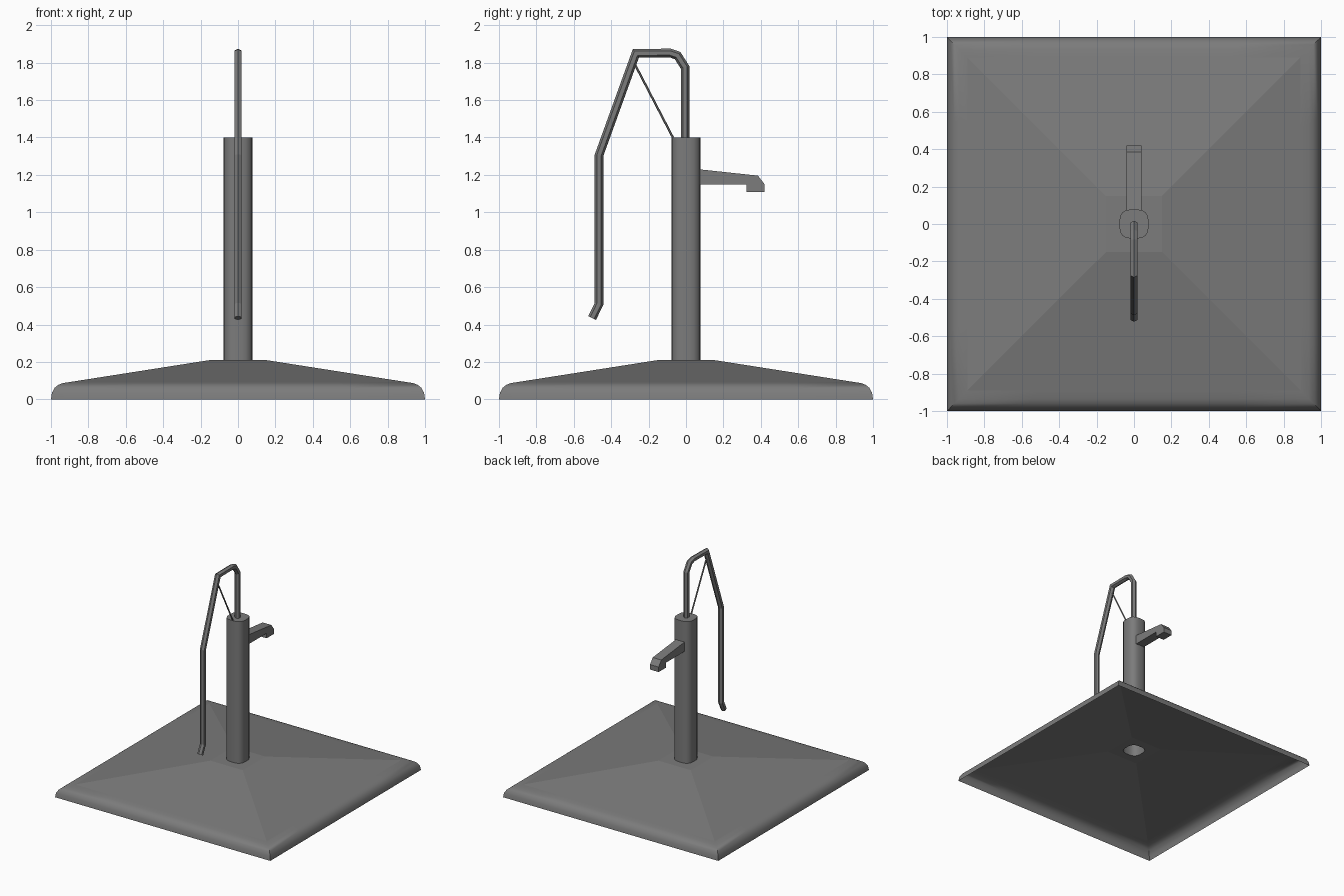
import bpy, bmesh, math
from mathutils import Vector

if "Cube" in bpy.data.objects:
    bpy.data.objects.remove(bpy.data.objects["Cube"], do_unlink=True)

# Single cast-iron colour
iron = bpy.data.materials.new("dark iron grey")
iron.use_nodes = True
IRON = (0.2, 0.2, 0.2, 1)
iron.diffuse_color = IRON
iron.node_tree.nodes["Principled BSDF"].inputs["Base Color"].default_value = IRON


def finish(name, bm, smooth_angle=None):
    mesh = bpy.data.meshes.new(name)
    bm.to_mesh(mesh)
    bm.free()
    obj = bpy.data.objects.new(name, mesh)
    bpy.context.collection.objects.link(obj)
    mesh.materials.append(iron)
    if smooth_angle:
        bpy.ops.object.select_all(action='DESELECT')
        obj.select_set(True)
        bpy.context.view_layer.objects.active = obj
        bpy.ops.object.shade_smooth_by_angle(angle=math.radians(smooth_angle))
    return obj


def loft(rings, cap_start=False, cap_end=False):
    """Skin a list of equal-length point rings."""
    bm = bmesh.new()
    loops = [[bm.verts.new(p) for p in ring] for ring in rings]
    n = len(loops[0])
    for a, b in zip(loops, loops[1:]):
        for i in range(n):
            j = (i + 1) % n
            bm.faces.new((a[i], a[j], b[j], b[i]))
    if cap_start:
        bm.faces.new(loops[0][::-1])
    if cap_end:
        bm.faces.new(loops[-1])
    return bm


def rounded_ring(half, z, power, n=24):
    """Superellipse ring; a high power gives a square."""
    pts = []
    for i in range(n):
        a = math.tau * i / n
        c, s = abs(math.cos(a)), abs(math.sin(a))
        r = half / (max(c, s) if power > 50 else (c ** power + s ** power) ** (1 / power))
        pts.append((r * math.cos(a), r * math.sin(a), z))
    return pts


def tube(name, path, radius, sides):
    """Mitred tube along a (y, z) path at x = 0, with a corner facing outward."""
    pts = [Vector((0, y, z)) for y, z in path]
    side = Vector((1, 0, 0))
    rings = []
    for i, p in enumerate(pts):
        d_in = (p - pts[max(i - 1, 0)]).normalized()
        d_out = (pts[min(i + 1, len(pts) - 1)] - p).normalized()
        tangent = (d_in + d_out).normalized()
        normal = tangent.cross(side)
        stretch = 1 / max(tangent.dot(d_out if d_out.length else d_in), 0.5)
        rings.append([p + radius * (normal * math.cos(a) * stretch + side * math.sin(a))
                      for a in (math.tau * k / sides for k in range(sides))])
    bm = loft(rings, True, True)
    bmesh.ops.recalc_face_normals(bm, faces=bm.faces)
    return finish(name, bm)


# Base: open-bottomed square shell with a rounded rim, low roof and column hole
SQUARE = 99
base_steps = [(1, 0), (0.995, 0.035), (0.98, 0.062), (0.96, 0.078), (0.935, 0.087),
              (0.89, 0.094), (0.15, 0.21)]
base_rings = [rounded_ring(h, z, SQUARE) for h, z in base_steps]
base_rings.append(rounded_ring(0.078, 0.21, 3))
base = finish("base", loft(base_rings), 30)
for poly in base.data.polygons:
    if poly.center.z > 0.1:
        poly.use_smooth = False

# Column: rounded-square pipe, open below, capped on top
column_rings = [rounded_ring(0.078, z, 3) for z in (0.21, 1.4)]
finish("column", loft(column_rings, cap_end=True), 40)

# Handle: bent hexagonal bar from the column top over to the front
tube("handle", [(-0.005, 1.4), (-0.005, 1.775), (-0.045, 1.838), (-0.085, 1.852),
                (-0.268, 1.85), (-0.465, 1.305), (-0.465, 0.51), (-0.502, 0.435)],
     0.023, 6)

# Stay rod bracing the handle against the column
tube("stay_rod", [(-0.27, 1.785), (-0.07, 1.4)], 0.006, 6)

# Spout: side profile extruded across the width
profile = [(0.06, 1.15), (0.323, 1.15), (0.323, 1.108), (0.42, 1.108),
           (0.42, 1.15), (0.385, 1.196), (0.06, 1.231)]
spout = loft([[(x, y, z) for y, z in profile] for x in (-0.04, 0.04)], True, True)
bmesh.ops.recalc_face_normals(spout, faces=spout.faces)
finish("spout", spout)
